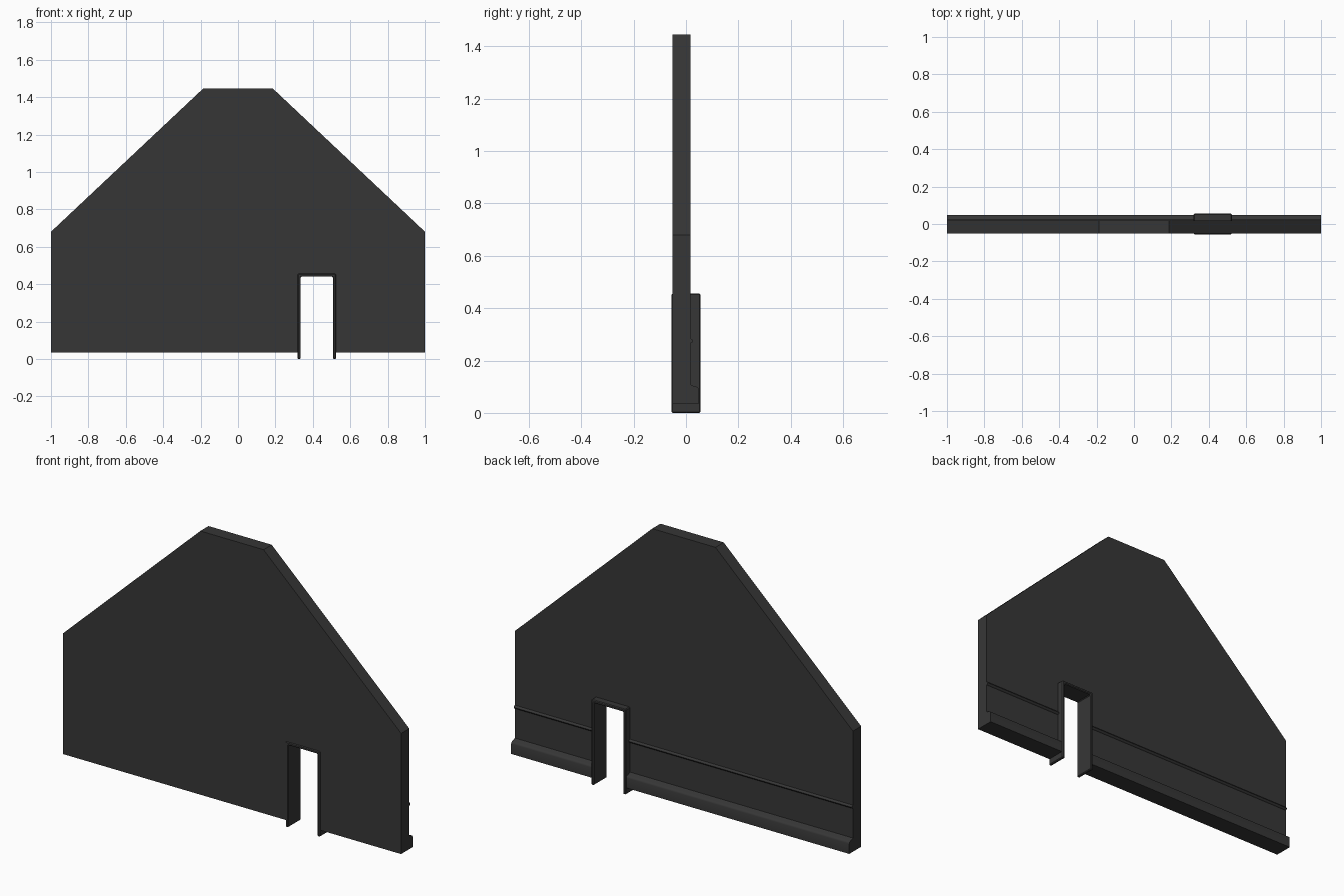
import bpy, bmesh
from mathutils import Vector

cube = bpy.data.objects.get("Cube")
if cube:
    bpy.data.objects.remove(cube, do_unlink=True)

charcoal = bpy.data.materials.new("charcoal")
charcoal.use_nodes = True
COLOR = (0.037, 0.037, 0.037, 1)
charcoal.diffuse_color = COLOR
charcoal.node_tree.nodes["Principled BSDF"].inputs["Base Color"].default_value = COLOR

# Main dimensions
BASE, FRONT, BACK = 0.035, -0.051, 0.018
DOOR_L, DOOR_R, DOOR_TOP = 0.335, 0.507, 0.44
TRIM = 0.016


def prism(name, points, place, direction):
    """Extrude a flat profile along a direction into a closed solid."""
    bm = bmesh.new()
    face = bm.faces.new([bm.verts.new(place(a, b)) for a, b in points])
    result = bmesh.ops.extrude_face_region(bm, geom=[face], use_keep_orig=True)
    moved = [v for v in result["geom"] if isinstance(v, bmesh.types.BMVert)]
    bmesh.ops.translate(bm, verts=moved, vec=Vector(direction))
    bmesh.ops.recalc_face_normals(bm, faces=bm.faces)
    mesh = bpy.data.meshes.new(name)
    bm.to_mesh(mesh)
    bm.free()
    mesh.materials.append(charcoal)
    obj = bpy.data.objects.new(name, mesh)
    bpy.context.collection.objects.link(obj)
    return obj


def doorway(left, right, top, bottom):
    return [(left, bottom), (left, top), (right, top), (right, bottom)]


# Gable wall with a doorway notch
gap = TRIM / 2
outline = [(1, BASE), (1, 0.68), (0.187, 1.445), (-0.187, 1.445), (-1, 0.68), (-1, BASE)]
notch = doorway(DOOR_L - gap, DOOR_R + gap, DOOR_TOP + gap, BASE)
prism("gable_wall", outline + notch, lambda x, z: (x, FRONT, z), (0, BACK - FRONT, 0))

# Door frame with softened edges
outer = doorway(DOOR_L - TRIM, DOOR_R + TRIM, DOOR_TOP + TRIM, 0)
inner = doorway(DOOR_L, DOOR_R, DOOR_TOP, 0)
frame = prism("door_frame", outer + inner[::-1], lambda x, z: (x, -0.055, z), (0, 0.11, 0))
bevel = frame.modifiers.new("soft_edges", "BEVEL")
bevel.width = 0.004
bevel.segments = 1

# Skirting and rail on the back, interrupted by the door
skirting = [(BACK, BASE), (0.049, BASE), (0.049, 0.089), (0.046, 0.096),
            (0.039, 0.1), (0.027, 0.103), (BACK, 0.108)]
rail = [(BACK, 0.266), (0.024, 0.269), (0.027, 0.275), (0.024, 0.281), (BACK, 0.284)]
for side, start, end in (("right", -1, DOOR_L - gap), ("left", DOOR_R + gap, 1)):
    for part, profile in (("skirting", skirting), ("wall_rail", rail)):
        obj = prism(f"{part}_{side}", profile, lambda y, z: (start, y, z), (end - start, 0, 0))
        bpy.ops.object.select_all(action="DESELECT")
        obj.select_set(True)
        bpy.context.view_layer.objects.active = obj
        bpy.ops.object.shade_smooth_by_angle(angle=0.7)
